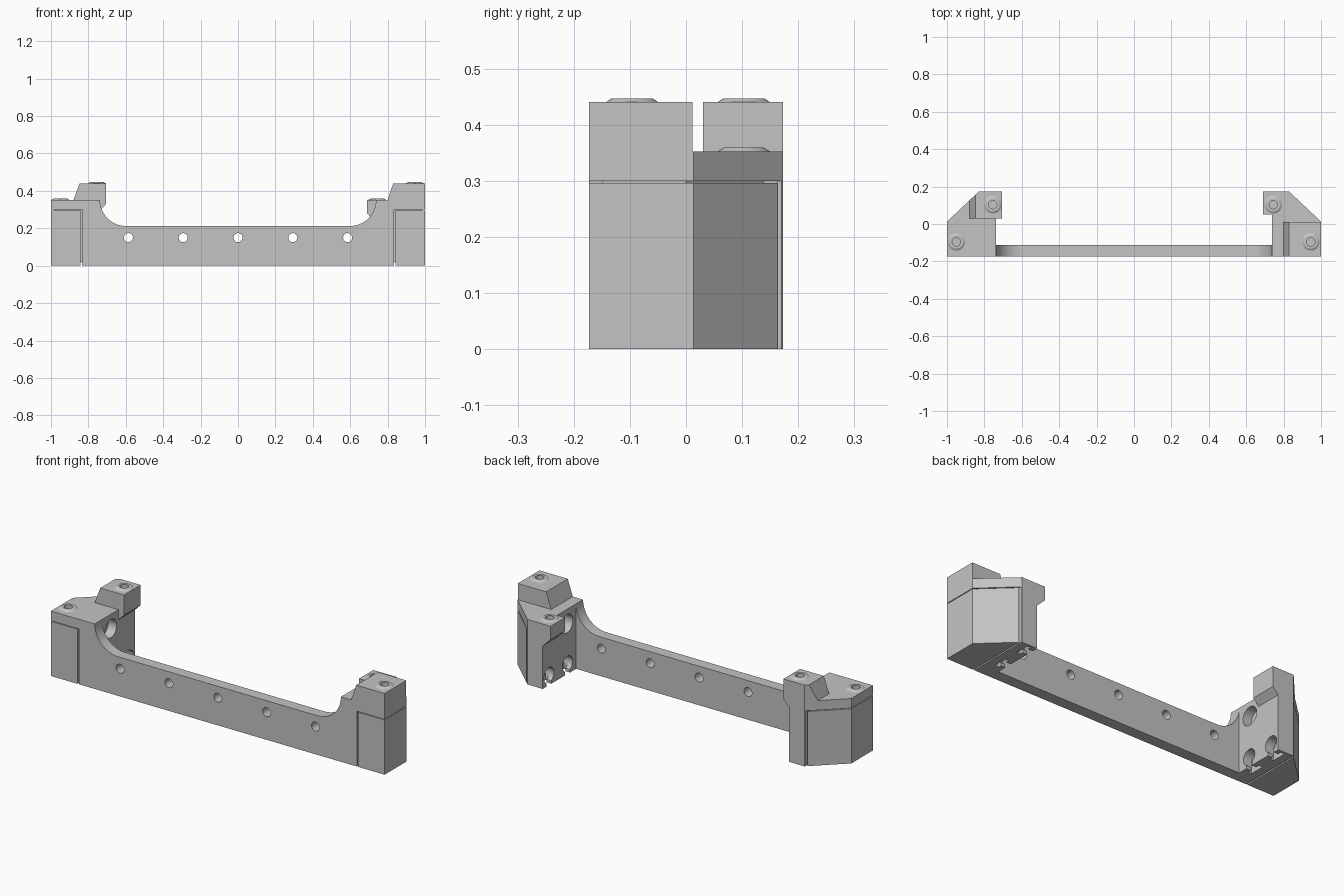
import bpy, bmesh, math
from mathutils import Matrix, Vector

if "Cube" in bpy.data.objects:
    bpy.data.objects.remove(bpy.data.objects["Cube"])

GREY = (0.55, 0.55, 0.55, 1)
mat = bpy.data.materials.new("light grey")
mat.use_nodes = True
mat.diffuse_color = GREY
mat.node_tree.nodes["Principled BSDF"].inputs["Base Color"].default_value = GREY

FRONT, BACK, INNER = -0.173, 0.173, 0.738
SHOULDER, TALL, BAR_BACK = 0.352, 0.44, -0.112
DIAG = Vector((0.16, 0.17, 0))          # outward normal of the chamfered corner
CORNER = Vector((1, 0.013, 0))


def finish(bm, name):
    bmesh.ops.recalc_face_normals(bm, faces=bm.faces)
    mesh = bpy.data.meshes.new(name)
    bm.to_mesh(mesh)
    bm.free()
    mesh.materials.append(mat)
    ob = bpy.data.objects.new(name, mesh)
    bpy.context.collection.objects.link(ob)
    return ob


def prism(name, pts, lo, hi, axis="z", side=1, chamfer=False):
    """Extrude an outline along z (outline in x, y) or along y (outline in x, z)."""
    place = (lambda u, v, w: (u, v, w)) if axis == "z" else (lambda u, v, w: (u, w, v))
    bm = bmesh.new()
    face = bm.faces.new([bm.verts.new(place(u, v, lo)) for u, v in pts])
    new = bmesh.ops.extrude_face_region(bm, geom=[face])["geom"]
    bmesh.ops.translate(bm, verts=[g for g in new if isinstance(g, bmesh.types.BMVert)],
                        vec=place(0, 0, hi - lo))
    if chamfer:
        cut = bmesh.ops.bisect_plane(bm, geom=bm.verts[:] + bm.edges[:] + bm.faces[:],
                                     plane_co=CORNER, plane_no=DIAG, clear_outer=True)
        edges = [g for g in cut["geom_cut"] if isinstance(g, bmesh.types.BMEdge)]
        if edges:
            bmesh.ops.holes_fill(bm, edges=edges)
    bmesh.ops.scale(bm, verts=bm.verts, vec=(side, 1, 1))
    return finish(bm, name)


def box(name, x, y, z, side=1):
    return prism(name, [(x[0], y[0]), (x[1], y[0]), (x[1], y[1]), (x[0], y[1])], *z, side=side)


def cylinder(name, centre, radius, depth, axis):
    bm = bmesh.new()
    turn = {"x": Matrix.Rotation(math.pi / 2, 4, "Y"), "z": Matrix(),
            "y": Matrix.Rotation(math.pi / 2, 4, "X")}[axis]
    bmesh.ops.create_cone(bm, cap_ends=True, segments=32, radius1=radius, radius2=radius,
                          depth=depth, matrix=Matrix.Translation(centre) @ turn)
    return finish(bm, name)


def combine(ob, others, operation):
    """Apply boolean operations in turn and remove the helper objects."""
    for other in others:
        mod = ob.modifiers.new("join", "BOOLEAN")
        mod.operation, mod.object, mod.solver = operation, other, "EXACT"
        bpy.context.view_layer.update()
        mesh = bpy.data.meshes.new_from_object(ob.evaluated_get(bpy.context.evaluated_depsgraph_get()))
        ob.modifiers.clear()
        ob.data = mesh
        bpy.data.objects.remove(other)


def smooth(ob):
    bpy.ops.object.select_all(action="DESELECT")
    ob.select_set(True)
    bpy.context.view_layer.objects.active = ob
    bpy.ops.object.shade_smooth_by_angle(angle=math.radians(25))


def screw_ring(name, x, y, z):
    """Chamfered collar around a screw hole, lathed from a short profile."""
    bm = bmesh.new()
    outline = [(0.022, -0.004), (0.047, -0.004), (0.047, 0), (0.036, 0.007), (0.022, 0.007)]
    verts = [bm.verts.new((r, 0, h)) for r, h in outline]
    edges = [bm.edges.new((verts[i], verts[i - 1])) for i in range(len(verts))]
    bmesh.ops.spin(bm, geom=verts + edges, cent=(0, 0, 0), axis=(0, 0, 1),
                   angle=math.tau, steps=32, use_duplicate=False)
    bmesh.ops.remove_doubles(bm, verts=bm.verts, dist=1e-5)
    bmesh.ops.translate(bm, verts=bm.verts, vec=(x, y, z))
    smooth(finish(bm, name))


# Front bar with quarter-round ends and a row of holes
R = 0.14
arc = [(INNER - R + R * math.sin(t), SHOULDER - R * math.cos(t))
       for t in (math.pi / 2 * i / 16 for i in range(17))]
outline = [(-INNER, 0), (INNER, 0)] + arc[::-1] + [(-x, z) for x, z in arc]
bar = prism("front_bar", outline, FRONT, BAR_BACK, "y")
combine(bar, [cylinder("hole", (0.293 * i, -0.14, 0.15), 0.024, 0.2, "y")
              for i in range(-2, 3)], "DIFFERENCE")
smooth(bar)

# End blocks
plan = [(INNER, FRONT), (1, FRONT), (1, 0.013), (0.83, BACK), (INNER, BACK)]
inset = [(0.80, -0.15), (0.98, -0.15), (0.98, 0), (0.82, 0.15), (0.80, 0.15)]
for side, label in ((-1, "right"), (1, "left")):
    body = prism(label + "_end_block", plan, 0, SHOULDER, side=side)

    # Raised and overhanging lugs differ between the two ends
    if side < 0:
        lugs = [prism("lug", [(0.887, 0.33), (0.847, TALL), (0.705, TALL), (0.705, 0.33),
                              (INNER, 0.297), (0.8, 0.297), (0.8, 0.33)],
                      0.03, BACK, "y", side, chamfer=True)]
        screws = [(-0.95, -0.096, SHOULDER), (-0.755, 0.103, TALL)]
    else:
        lugs = [prism("step", [(1, 0.33), (1, TALL), (0.83, TALL), (0.792, 0.33)],
                      FRONT, 0.012, "y"),
                prism("lug", [(0.69, SHOULDER), (0.69, 0.28), (INNER, 0.232),
                              (0.8, 0.232), (0.8, SHOULDER)], 0.05, BACK, "y")]
        screws = [(0.945, -0.096, TALL), (0.745, 0.103, SHOULDER)]
    combine(body, lugs, "UNION")

    # Sockets in the inner face, the lower two open downward as keyhole slots
    cutters = [cylinder("socket", (side * INNER, -0.035, 0.274), 0.05, 0.1, "x")]
    for y in (-0.04, 0.12):
        cutters += [cylinder("socket", (side * INNER, y, 0.054), 0.042, 0.1, "x"),
                    box("slot", (0.7, 0.78), (y - 0.02, y + 0.02), (-0.02, 0.054), side),
                    box("slot", (0.765, 0.787), (y - 0.04, y + 0.04), (-0.02, 0.054), side)]
    # Screw holes and the seams around the outer cover
    cutters += [cylinder("screw_hole", s, 0.022, 0.05, "z") for s in screws]
    cutters += [box("seam", (0.833, 0.841), (-0.3, 0.3), (-0.1, 0.30), side),
                box("seam", (0.833, 1.1), (-0.3, 0.3), (0.296, 0.30), side)]
    combine(body, cutters, "DIFFERENCE")
    smooth(body)
    prism(label + "_cover_backing", inset, 0.02, 0.32, side=side)
    for i, s in enumerate(screws):
        screw_ring(f"{label}_screw_ring_{i + 1}", *s)
